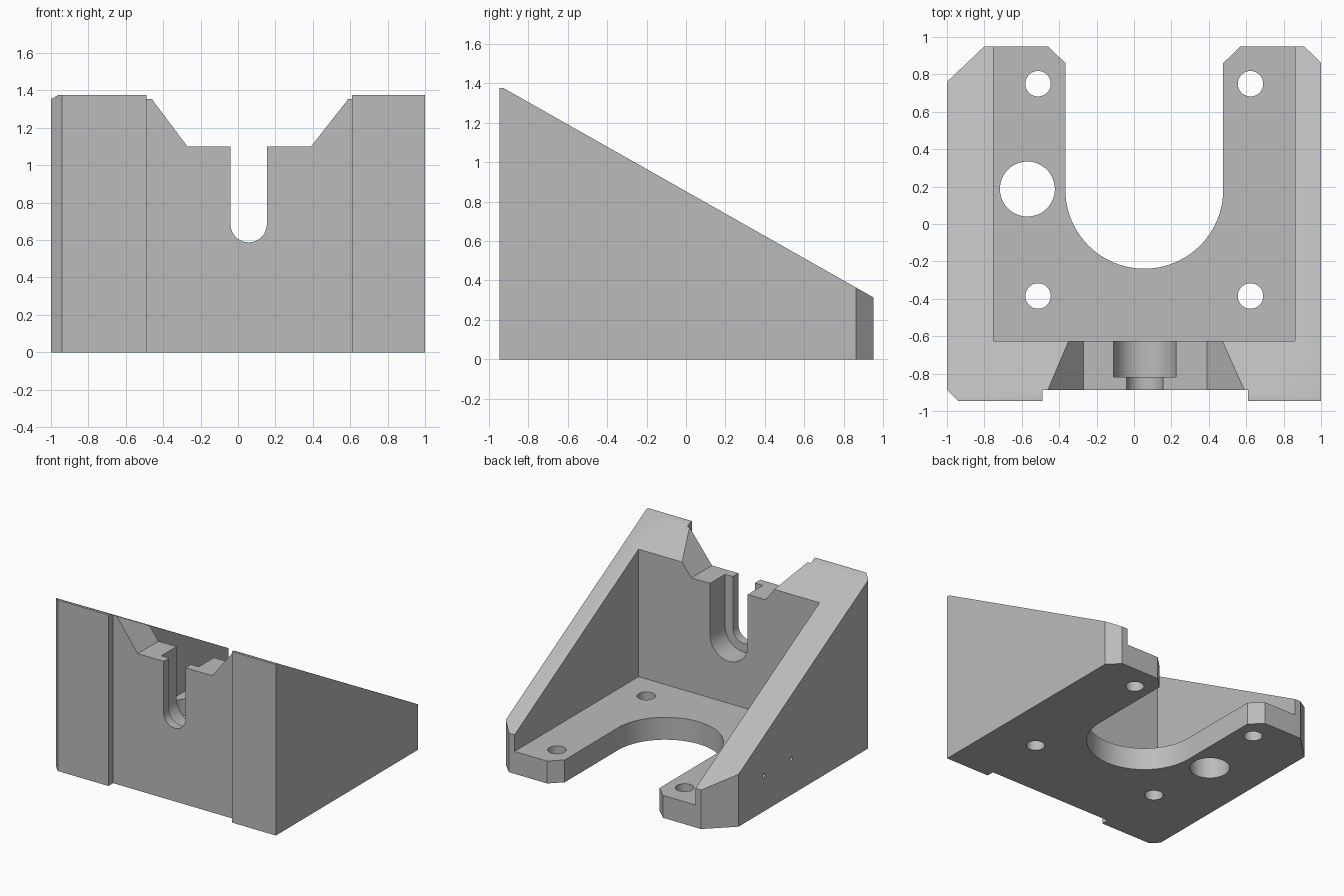
import bpy, bmesh
from math import cos, sin, pi
from mathutils import Vector

cube = bpy.data.objects.get("Cube")
if cube:
    bpy.data.objects.remove(cube, do_unlink=True)

grey = bpy.data.materials.new("plain_grey")
grey.use_nodes = True
colour = (0.5, 0.5, 0.5, 1)
grey.diffuse_color = colour
grey.node_tree.nodes["Principled BSDF"].inputs["Base Color"].default_value = colour

# How a 2D profile point and a depth map to space for each extrusion axis
AXES = {
    "X": lambda u, v, d: Vector((d, u, v)),
    "Y": lambda u, v, d: Vector((u, d, v)),
    "Z": lambda u, v, d: Vector((u, v, d)),
}


def prism(name, points, axis, start, end):
    """Extrude a closed profile along an axis."""
    place = AXES[axis]
    bm = bmesh.new()
    face = bm.faces.new([bm.verts.new(place(u, v, start)) for u, v in points])
    out = bmesh.ops.extrude_face_region(bm, geom=[face])
    moved = [g for g in out["geom"] if isinstance(g, bmesh.types.BMVert)]
    bmesh.ops.translate(bm, verts=moved, vec=place(0, 0, end - start))
    bmesh.ops.recalc_face_normals(bm, faces=bm.faces)
    mesh = bpy.data.meshes.new(name)
    bm.to_mesh(mesh)
    bm.free()
    mesh.materials.append(grey)
    obj = bpy.data.objects.new(name, mesh)
    bpy.context.collection.objects.link(obj)
    return obj


def arc(cx, cy, r, a0, a1, steps):
    return [(cx + r * cos(a0 + (a1 - a0) * i / steps),
             cy + r * sin(a0 + (a1 - a0) * i / steps)) for i in range(steps + 1)]


def circle(cx, cy, r, steps=48):
    return arc(cx, cy, r, 0, 2 * pi, steps)[:-1]


def combine(target, cutter, operation="DIFFERENCE"):
    cutter.hide_render = True
    mod = target.modifiers.new("cut", "BOOLEAN")
    mod.operation = operation
    mod.solver = "EXACT"
    mod.object = cutter
    bpy.ops.object.select_all(action="DESELECT")
    bpy.context.view_layer.objects.active = target
    target.select_set(True)
    bpy.ops.object.modifier_apply(modifier=mod.name)
    bpy.data.objects.remove(cutter, do_unlink=True)


MID = 0.055   # centre line of the slot, opening and holes

# Plan outline: chamfered corners, front recess and round-ended rear opening
plan = [(-1, -0.887), (-0.94, -0.947), (-0.49, -0.947), (-0.49, -0.887),
        (0.61, -0.887), (0.61, -0.947), (1, -0.947), (1, 0.862),
        (0.91, 0.95), (0.57, 0.95), (MID + 0.422, 0.86)]
plan += arc(MID, 0.183, 0.422, 0, -pi, 48)
plan += [(MID - 0.422, 0.86), (-0.46, 0.95), (-0.8, 0.95), (-1, 0.76)]
bracket = prism("angle_bracket", plan, "Z", 0, 1.6)

# Sloping side profile
side = [(-1.1, -0.2), (1.1, -0.2), (1.1, 0.23), (0.95, 0.314),
        (-0.925, 1.375), (-1.1, 1.375)]
side[0], side[1] = (-1.1, 0), (1.1, 0)
combine(bracket, prism("side_profile", side, "X", -1.2, 1.2), "INTERSECT")

# Space between the side walls, above the floor
room = [(-0.75, -0.625), (0.86, -0.625), (0.86, 1.2), (-0.75, 1.2)]
combine(bracket, prism("inner_space", room, "Z", 0.18, 2), "DIFFERENCE")

# Flared notch in the top of the front wall
notch = [(-0.27, 1.10), (0.39, 1.10), (0.783, 1.6), (-0.646, 1.6)]
combine(bracket, prism("front_notch", notch, "Y", -1.2, -0.5))

# Stepped slot in the front wall: narrow outside, wide inside
for radius, start, end in ((0.097, -1.2, -0.7), (0.167, -0.817, -0.5)):
    slot = [(MID + 0.002 - radius, 1.5)]
    slot += arc(MID + 0.002, 0.685, radius, pi, 2 * pi, 32)
    slot += [(MID + 0.002 + radius, 1.5)]
    combine(bracket, prism("slot", slot, "Y", start, end))

# Mounting holes and the large cable hole through the floor
for sx in (-1, 1):
    for y in (-0.385, 0.75):
        combine(bracket, prism("mount_hole", circle(MID + sx * 0.568, y, 0.068), "Z", -0.1, 0.3))
combine(bracket, prism("cable_hole", circle(-0.57, 0.187, 0.147), "Z", -0.1, 0.3))

# Two small pin holes in the right wall
for y in (0.09, 0.44):
    combine(bracket, prism("pin_hole", circle(y, 0.288, 0.016, 16), "X", -1.1, -0.7))

bpy.ops.object.select_all(action="DESELECT")
bracket.select_set(True)
bpy.context.view_layer.objects.active = bracket
bpy.ops.object.shade_smooth_by_angle()
